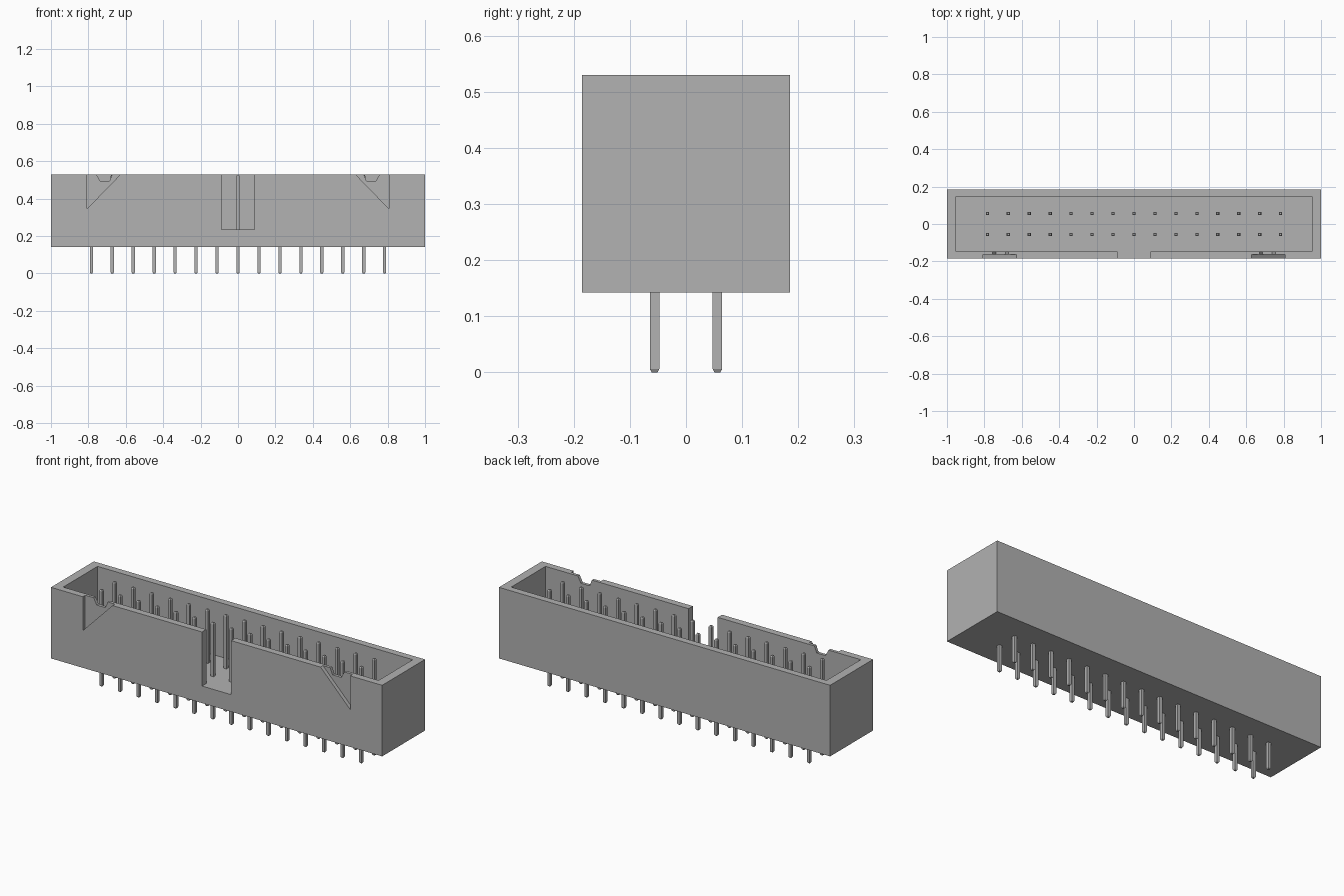
import bpy
import bmesh
from mathutils import Vector

if "Cube" in bpy.data.objects:
    bpy.data.objects.remove(bpy.data.objects["Cube"], do_unlink=True)

# Single flat grey
grey = bpy.data.materials.new("light_grey")
grey.use_nodes = True
colour = (0.445, 0.445, 0.445, 1)
grey.diffuse_color = colour
grey.node_tree.nodes["Principled BSDF"].inputs["Base Color"].default_value = colour

BOTTOM, TOP, FLOOR = 0.142, 0.53, 0.235
HALF_DEPTH = 0.185
INNER_X, INNER_Y = 0.952, 0.148
OVER = 0.7          # cutters run past the rim


def make_object(name, bm):
    bmesh.ops.recalc_face_normals(bm, faces=bm.faces)
    mesh = bpy.data.meshes.new(name)
    bm.to_mesh(mesh)
    bm.free()
    mesh.materials.append(grey)
    obj = bpy.data.objects.new(name, mesh)
    bpy.context.collection.objects.link(obj)
    return obj


def prism(name, points, direction):
    """Extrude a flat outline along a direction."""
    bm = bmesh.new()
    face = bm.faces.new([bm.verts.new(p) for p in points])
    ext = bmesh.ops.extrude_face_region(bm, geom=[face])
    moved = [v for v in ext["geom"] if isinstance(v, bmesh.types.BMVert)]
    bmesh.ops.translate(bm, verts=moved, vec=Vector(direction))
    return make_object(name, bm)


def cut(target, cutter):
    mod = target.modifiers.new("cut", "BOOLEAN")
    mod.operation = "DIFFERENCE"
    mod.solver = "EXACT"
    mod.object = cutter
    bpy.context.view_layer.objects.active = target
    bpy.ops.object.modifier_apply(modifier=mod.name)
    bpy.data.objects.remove(cutter, do_unlink=True)


# Housing block
d = HALF_DEPTH
housing = prism("housing", [(-1, -d, BOTTOM), (1, -d, BOTTOM), (1, d, BOTTOM), (-1, d, BOTTOM)],
                (0, 0, TOP - BOTTOM))

# Cavity together with the central key slot in the front wall
slot, out = 0.088, -0.3
plan = [(-INNER_X, INNER_Y), (-INNER_X, -INNER_Y), (-slot, -INNER_Y), (-slot, out),
        (slot, out), (slot, -INNER_Y), (INNER_X, -INNER_Y), (INNER_X, INNER_Y)]
cut(housing, prism("cavity_cutter", [(x, y, FLOOR) for x, y in plan], (0, 0, OVER - FLOOR)))

# Triangular recesses and small rim notches near both ends of the front wall
slope = (0.81 - 0.63) / (TOP - 0.345)
recess = [(0.808, 0.345), (0.808, OVER), (0.808 - slope * (OVER - 0.345), OVER)]
notch = [(0.757, TOP), (0.738, 0.495), (0.686, 0.495), (0.672, TOP), (0.672, OVER), (0.757, OVER)]
for side in (-1, 1):
    cut(housing, prism("recess_cutter", [(side * x, out, z) for x, z in recess],
                       (0, -0.164 - out, 0)))
    cut(housing, prism("notch_cutter", [(side * x, out, z) for x, z in notch],
                       (0, -0.1 - out, 0)))

# Square contact pins with tapered tips, two rows of fifteen
PITCH, HALF, TIP, PIN_TOP = 0.112, 0.0085, 0.006, 0.527
pin_levels = [(0, HALF * 0.6), (TIP, HALF), (PIN_TOP - TIP, HALF), (PIN_TOP, HALF * 0.6)]
for row, y in (("front", -PITCH / 2), ("back", PITCH / 2)):
    bm = bmesh.new()
    for i in range(-7, 8):
        x = i * PITCH
        rings = [[bm.verts.new((x + sx * h, y + sy * h, z))
                  for sx, sy in ((-1, -1), (1, -1), (1, 1), (-1, 1))]
                 for z, h in pin_levels]
        bm.faces.new(rings[0])
        bm.faces.new(rings[-1])
        for low, high in zip(rings, rings[1:]):
            for k in range(4):
                n = (k + 1) % 4
                bm.faces.new((low[k], low[n], high[n], high[k]))
    make_object(row + "_pin_row", bm)
